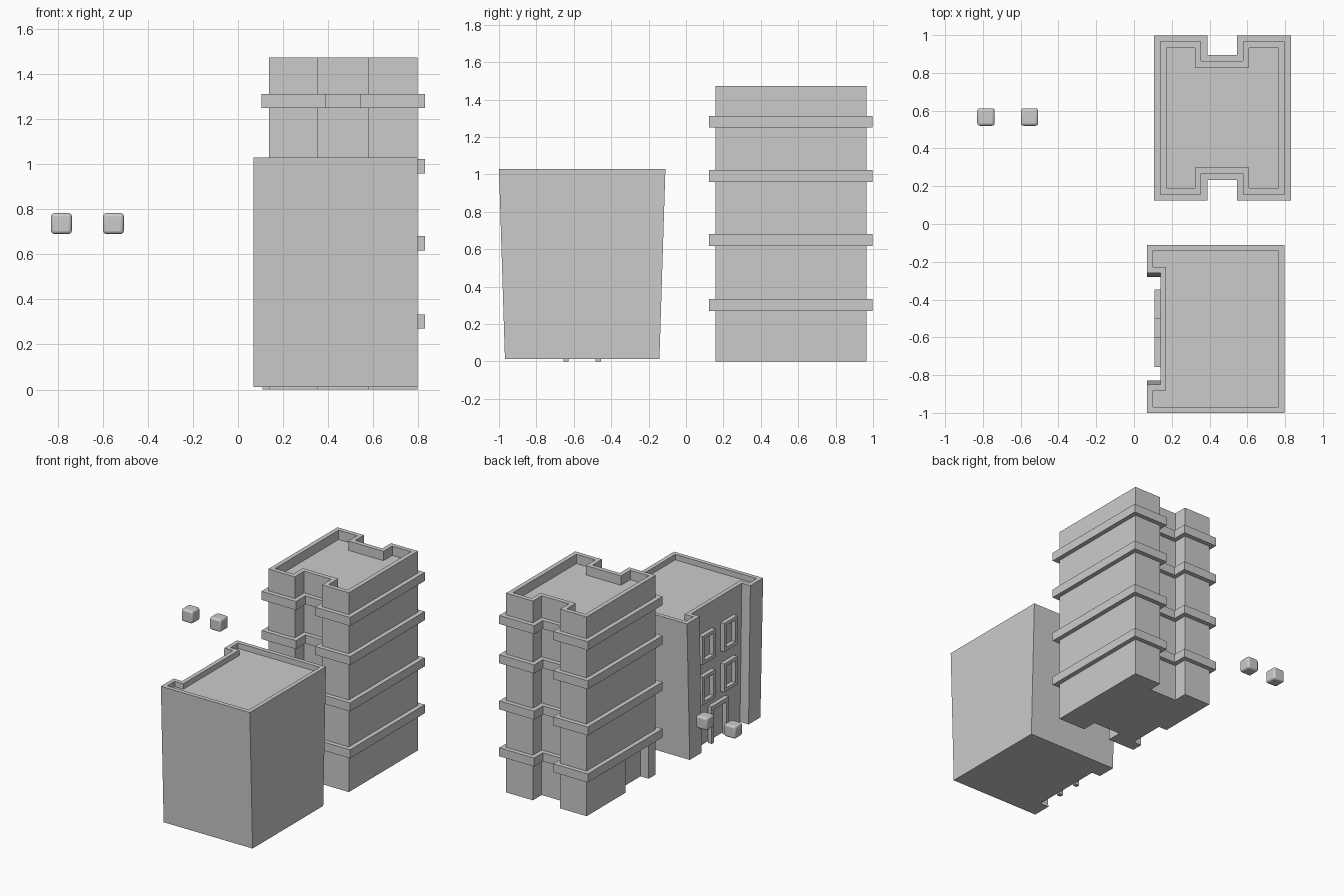
import bpy, bmesh
from mathutils import Vector

if "Cube" in bpy.data.objects:
    bpy.data.objects.remove(bpy.data.objects["Cube"])


def loft(name, loops, cap_start=True, cap_end=True):
    """Skin consecutive point loops, optionally closing both ends."""
    bm = bmesh.new()
    rings = [[bm.verts.new(p) for p in loop] for loop in loops]
    n = len(rings[0])
    for a, b in zip(rings, rings[1:]):
        for i in range(n):
            j = (i + 1) % n
            bm.faces.new((a[i], a[j], b[j], b[i]))
    if cap_start:
        bm.faces.new(rings[0][::-1])
    if cap_end:
        bm.faces.new(rings[-1])
    bmesh.ops.recalc_face_normals(bm, faces=bm.faces)
    mesh = bpy.data.meshes.new(name)
    bm.to_mesh(mesh)
    bm.free()
    obj = bpy.data.objects.new(name, mesh)
    bpy.context.collection.objects.link(obj)
    return obj


def at_z(outline, z):
    return [(x, y, z) for x, y in outline]


def at_x(outline, x):
    return [(x, y, z) for y, z in outline]


def rect(cu, cv, hu, hv):
    return [(cu - hu, cv - hv), (cu + hu, cv - hv),
            (cu + hu, cv + hv), (cu - hu, cv + hv)]


def box(name, lo, hi):
    base = [(lo[0], lo[1]), (hi[0], lo[1]), (hi[0], hi[1]), (lo[0], hi[1])]
    return loft(name, [at_z(base, lo[2]), at_z(base, hi[2])])


# Tower plan: notched front and back, grown outward by d
def tower_plan(d):
    x0, x1, y0, y1 = 0.138 - d, 0.797 + d, 0.157 - d, 0.965 + d
    n0, n1, f, b = 0.355 + d, 0.577 - d, 0.267 - d, 0.862 + d
    return [(x0, y0), (n0, y0), (n0, f), (n1, f), (n1, y0), (x1, y0),
            (x1, y1), (n1, y1), (n1, b), (n0, b), (n0, y1), (x0, y1)]


# Tower body with sunken roof
wall, roof = tower_plan(0), tower_plan(-0.033)
tower = loft("tower_body", [at_z(wall, 0), at_z(wall, 1.474),
                            at_z(roof, 1.474), at_z(roof, 1.405)])

# Ground floor porch beside a corner column
cutter = box("porch_cutter", (0.0, 0.24, -0.1), (0.205, 0.51, 0.27))
cutter.hide_render = True
cut = tower.modifiers.new("porch", 'BOOLEAN')
cut.operation, cut.solver, cut.object = 'DIFFERENCE', 'EXACT', cutter
bpy.context.view_layer.objects.active = tower
tower.select_set(True)
bpy.ops.object.modifier_apply(modifier=cut.name)
bpy.data.objects.remove(cutter)

# Projecting storey bands
ledge = tower_plan(0.033)
for i, z in enumerate((0.271, 0.618, 0.96, 1.25)):
    loft(f"storey_band_{i + 1}",
         [at_z(wall, z), at_z(ledge, z), at_z(ledge, z + 0.063), at_z(wall, z + 0.063)],
         False, False)


# House plan: recessed facade between two piers, shrunk inward by d
MID = -0.555


def house_plan(d, taper=1.0):
    x0, x1, face = 0.069 + d, 0.797 - d, 0.139 + d
    half, opening = 0.445 - d, 0.296 + d
    pts = [(x0, -half), (x1, -half), (x1, half), (x0, half),
           (x0, opening), (face, opening), (face, -opening), (x0, -opening)]
    return [(x, MID + y * taper) for x, y in pts]


# House body, narrower at the base, with sunken roof
loft("house_body", [at_z(house_plan(0, 0.928), 0.012), at_z(house_plan(0), 1.03),
                    at_z(house_plan(0.031), 1.03), at_z(house_plan(0.031), 0.99)])

# Window frames on the recessed facade
for z in (0.43, 0.73):
    for side in (-1, 1):
        cy = MID + side * 0.128 + 0.004
        outer = rect(cy, z, 0.077, 0.105)
        inner = rect(cy, z, 0.052, 0.08)
        loft("window_frame", [at_x(outer, 0.139), at_x(outer, 0.108),
                              at_x(inner, 0.108), at_x(inner, 0.139)], False, False)

# Door frame
door = [(MID + y, z) for y, z in
        [(-0.1, 0), (-0.072, 0), (-0.072, 0.245), (0.072, 0.245),
         (0.072, 0), (0.1, 0), (0.1, 0.275), (-0.1, 0.275)]]
loft("door_frame", [at_x(door, 0.139), at_x(door, 0.108)])

# Pair of rounded floating blocks
for name, x in (("left_block", -0.784), ("right_block", -0.553)):
    h = 0.046
    c = Vector((x, 0.566, 0.737))
    block = box(name, c - Vector((h,) * 3), c + Vector((h,) * 3))
    bevel = block.modifiers.new("round", 'BEVEL')
    bevel.width, bevel.segments = 0.014, 3
    bpy.ops.object.select_all(action='DESELECT')
    block.select_set(True)
    bpy.context.view_layer.objects.active = block
    bpy.ops.object.shade_smooth_by_angle()
